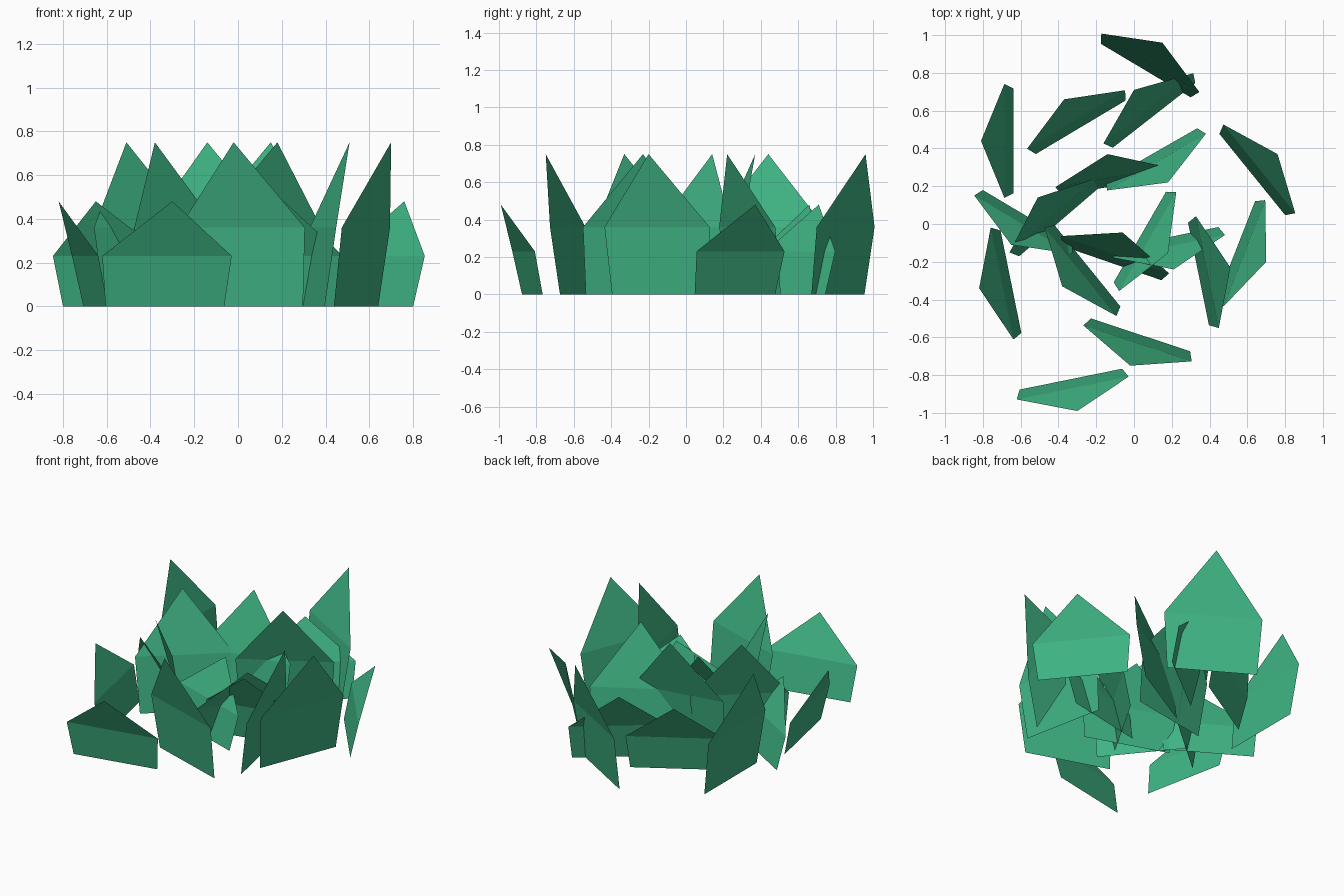
import bpy
from math import radians, cos, sin

if "Cube" in bpy.data.objects:
    bpy.data.objects.remove(bpy.data.objects["Cube"])

# Shared leaf green
green = bpy.data.materials.new("leaf_green")
green.diffuse_color = (0.05, 0.46, 0.23, 1)
green.use_nodes = True
green.node_tree.nodes["Principled BSDF"].inputs["Base Color"].default_value = green.diffuse_color

TIP_LEAN = 0.172
TALL, SHORT = 0.75, 0.48


def leaf_mesh(name, height):
    """Pointed five-sided leaf, bent once, leaning along +x."""
    mid = 0.48 * height
    verts = [(0, -0.277, 0), (0, 0.277, 0),
             (0.048, 0.302, mid), (0.048, -0.302, mid),
             (TIP_LEAN, 0, height)]
    mesh = bpy.data.meshes.new(name)
    mesh.from_pydata(verts, [], [(0, 1, 2, 3), (3, 2, 4)])
    mesh.materials.append(green)
    return mesh


def plant(name, mesh, spots):
    """Place leaves by tip position and lean direction in degrees."""
    for i, (x, y, angle) in enumerate(spots, 1):
        a = radians(angle)
        ob = bpy.data.objects.new(f"{name}_{i}", mesh)
        ob.location = (x - TIP_LEAN * cos(a), y - TIP_LEAN * sin(a), 0)
        ob.rotation_euler.z = a
        bpy.context.collection.objects.link(ob)


# Tall leaves
plant("tall_leaf", leaf_mesh("tall_leaf", TALL), [
    (-0.02, -0.75, -108.3), (-0.81, 0.44, 180), (0.15, 0.96, 59.2),
    (0.70, -0.20, -21.4), (0.51, -0.23, 11.5), (0.18, 0.22, -60.2),
    (-0.14, 0.37, 100), (-0.51, 0.14, 130.6), (-0.38, -0.33, 219)])

# Short leaves
plant("short_leaf", leaf_mesh("short_leaf", SHORT), [
    (-0.30, -0.99, -78.5), (-0.82, -0.34, 191.5), (0.76, 0.37, 39),
    (-0.37, 0.66, 120.8), (0.00, 0.71, 128), (-0.65, -0.11, 239.2),
    (-0.06, -0.045, 71), (0.18, -0.155, -30), (0.21, -0.24, -78.5)])
